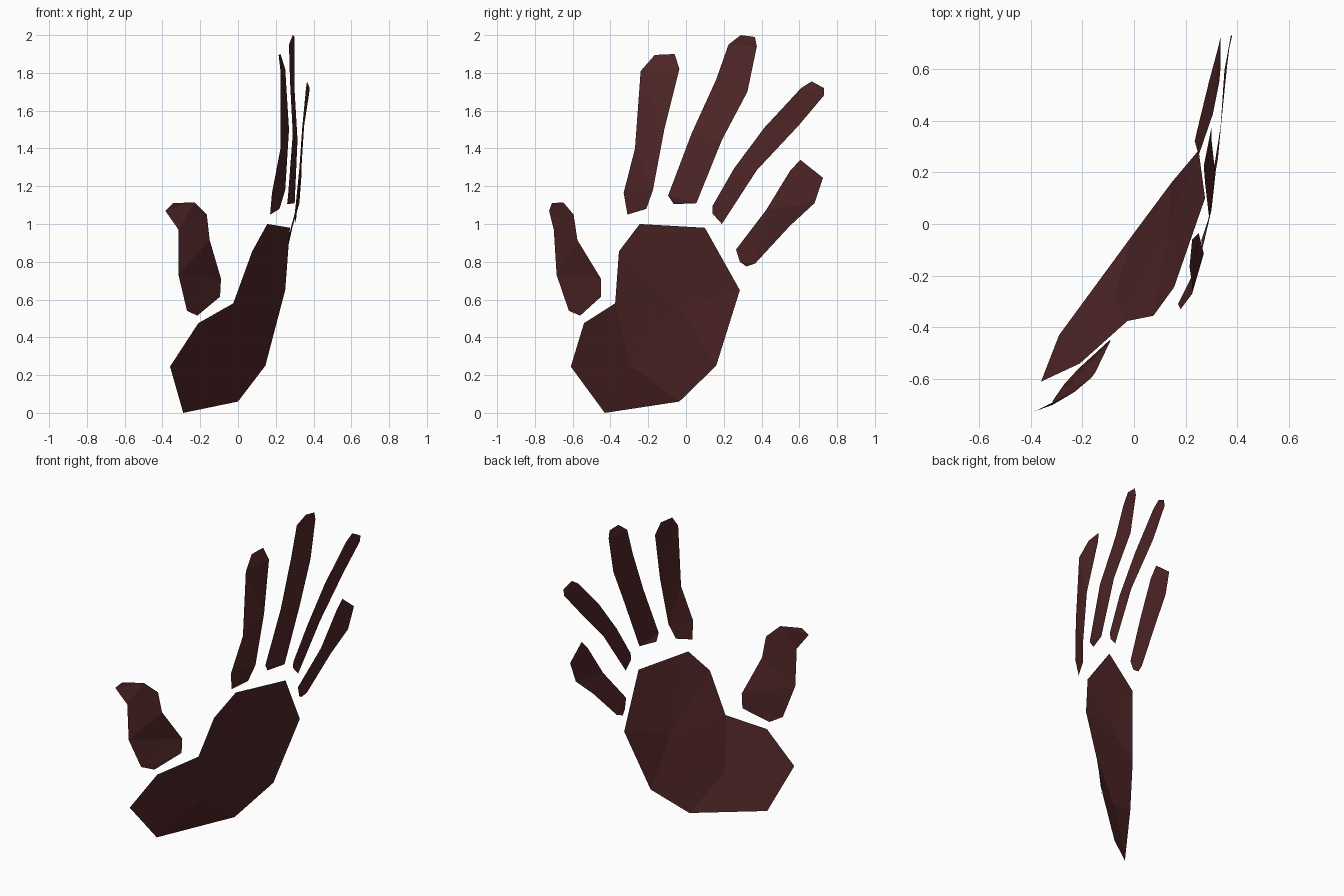
import bpy
import bmesh
from mathutils import Vector

# Remove only the default cube
default_cube = bpy.data.objects.get("Cube")
if default_cube:
    bpy.data.objects.remove(default_cube, do_unlink=True)

# One flat dark red for the whole hand
dark_red = bpy.data.materials.new("dark_red")
dark_red.use_nodes = True
dark_red.diffuse_color = (.08, .019, .02, 1)
shader = next(node for node in dark_red.node_tree.nodes if node.type == "BSDF_PRINCIPLED")
shader.inputs["Base Color"].default_value = dark_red.diffuse_color


def add_sheet(name, triangles):
    """Turn corner triples into one flat-shaded, welded sheet."""
    bm = bmesh.new()
    for corners in triangles:
        bm.faces.new([bm.verts.new(corner) for corner in corners])
    bmesh.ops.remove_doubles(bm, verts=bm.verts, dist=.0001)
    bmesh.ops.recalc_face_normals(bm, faces=bm.faces)
    # Let the palm side of every sheet face the same way
    if sum(face.normal.x * face.calc_area() for face in bm.faces) < 0:
        bmesh.ops.reverse_faces(bm, faces=bm.faces)
    mesh = bpy.data.meshes.new(name)
    bm.to_mesh(mesh)
    bm.free()
    mesh.materials.append(dark_red)
    sheet = bpy.data.objects.new(name, mesh)
    bpy.context.collection.objects.link(sheet)
    return sheet


def add_digit(name, inner_edge, outer_edge):
    """Fill the strip between two side edges, running from base to tip."""
    inner = [Vector(point) for point in inner_edge]
    outer = [Vector(point) for point in outer_edge]
    triangles = []
    i = j = 0
    while i < len(inner) - 1 or j < len(outer) - 1:
        can_inner = i < len(inner) - 1
        can_outer = j < len(outer) - 1
        # Always cut along the shorter diagonal
        step_inner = can_inner and (
            not can_outer
            or (inner[i + 1] - outer[j]).length < (outer[j + 1] - inner[i]).length
        )
        if step_inner:
            triangles.append((inner[i], outer[j], inner[i + 1]))
            i += 1
        else:
            triangles.append((inner[i], outer[j], outer[j + 1]))
            j += 1
    return add_sheet(name, triangles)


def add_palm(name, rim_points, hub_points):
    """Fan the rim to its nearest hub and bridge where the hub changes."""
    rim = [Vector(point) for point in rim_points]
    hubs = [Vector(point) for point in hub_points]
    nearest = [min(hubs, key=lambda hub: (hub - point).length) for point in rim]
    triangles = []
    for k, point in enumerate(rim):
        previous = k - 1
        triangles.append((rim[previous], point, nearest[k]))
        if nearest[previous] is not nearest[k]:
            triangles.append((rim[previous], nearest[k], nearest[previous]))
    return add_sheet(name, triangles)


# Palm: bent sheet with a raised thumb pad
add_palm(
    "palm",
    [(.155, -.245, 1), (.275, .1, .98), (.25, .285, .65), (.145, .16, .25),
     (0, -.035, .06), (-.29, -.43, 0), (-.36, -.61, .245),
     (-.21, -.54, .475), (-.025, -.375, .58), (.075, -.355, .855)],
    [(-.08, -.29, .25), (.13, -.03, .555)],
)

# Thumb: wide base and hooked tip
add_digit(
    "thumb",
    [(-.27, -.62, .54), (-.315, -.685, .73), (-.315, -.7, .97),
     (-.385, -.725, 1.07), (-.345, -.71, 1.11)],
    [(-.215, -.56, .515), (-.095, -.45, .615), (-.09, -.45, .71),
     (-.15, -.575, .915), (-.165, -.595, 1.05), (-.23, -.65, 1.115)],
)

# Four fingers
add_digit(
    "index_finger",
    [(.17, -.31, 1.05), (.18, -.33, 1.165), (.225, -.27, 1.4),
     (.225, -.24, 1.81), (.215, -.165, 1.895)],
    [(.22, -.21, 1.08), (.25, -.175, 1.18), (.27, -.115, 1.5),
     (.25, -.035, 1.82), (.225, -.06, 1.9)],
)
add_digit(
    "middle_finger",
    [(.26, -.065, 1.105), (.265, -.095, 1.15), (.29, .03, 1.48),
     (.275, .16, 1.765), (.27, .225, 1.95), (.29, .29, 2)],
    [(.3, .055, 1.11), (.315, .19, 1.445), (.3, .325, 1.7),
     (.3, .375, 1.94), (.3, .365, 1.99)],
)
add_digit(
    "ring_finger",
    [(.3, .14, 1.055), (.305, .14, 1.095), (.325, .255, 1.295),
     (.34, .415, 1.51), (.36, .61, 1.72), (.365, .665, 1.755)],
    [(.305, .19, 1), (.335, .375, 1.285), (.35, .595, 1.52),
     (.375, .73, 1.68), (.38, .73, 1.72)],
)
add_digit(
    "little_finger",
    [(.245, .285, .8), (.25, .265, .865), (.305, .425, 1.075),
     (.33, .55, 1.28), (.335, .605, 1.34)],
    [(.235, .32, .775), (.245, .365, .79), (.29, .55, .99),
     (.325, .68, 1.11), (.335, .725, 1.245)],
)
